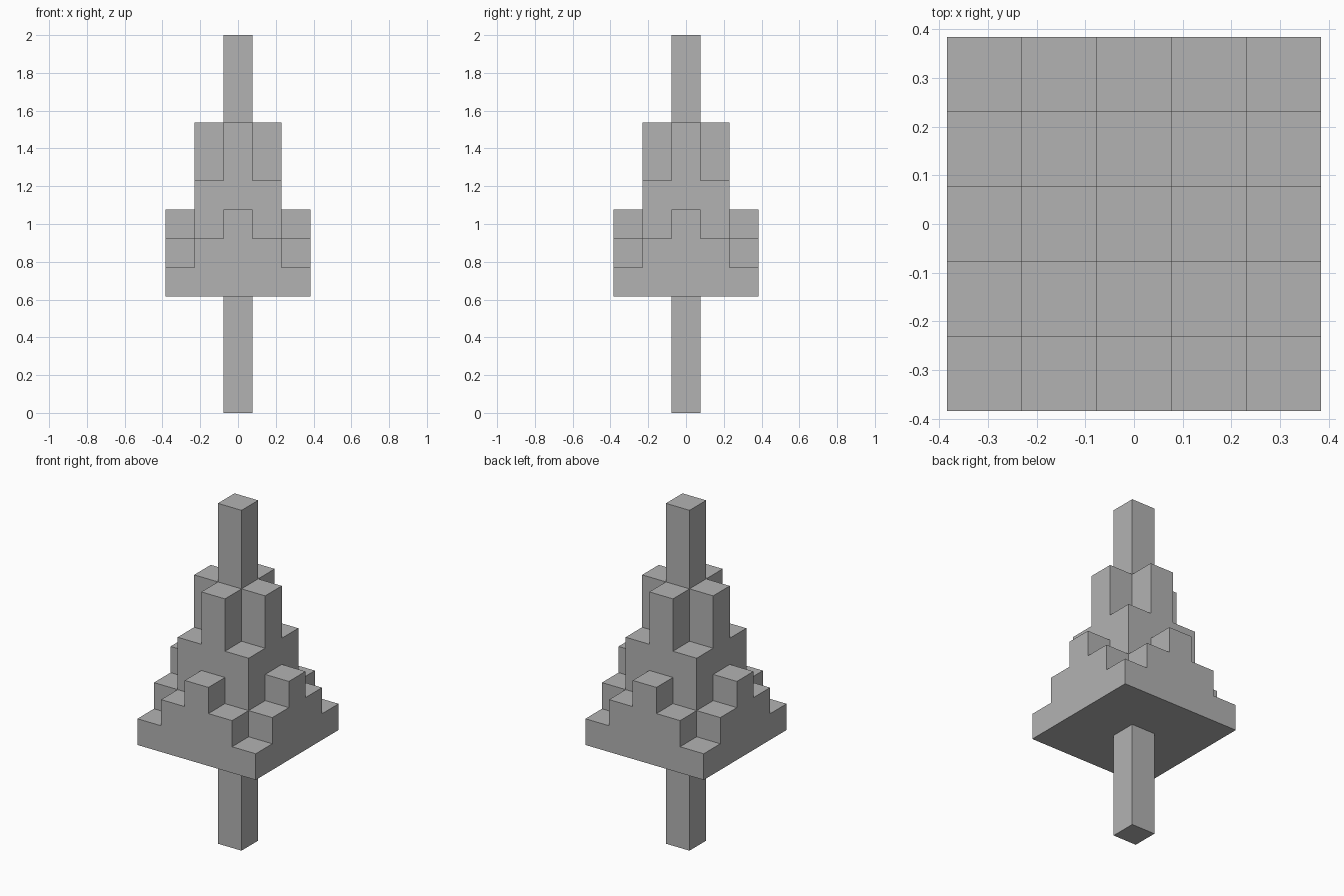
import bpy
import bmesh
from mathutils import Vector

cube = bpy.data.objects.get("Cube")
if cube:
    bpy.data.objects.remove(cube, do_unlink=True)

UNIT = 2 / 13      # edge of one block
BASE = 4           # underside of the crown, in blocks

# Column tops in blocks, by distance from the two centre lines
TOPS = {(0, 0): 13, (0, 1): 10, (1, 1): 8, (0, 2): 7, (1, 2): 6, (2, 2): 5}

grey = bpy.data.materials.new("stone grey")
grey.use_nodes = True
colour = (0.45, 0.45, 0.45, 1)
grey.diffuse_color = colour
grey.node_tree.nodes["Principled BSDF"].inputs["Base Color"].default_value = colour


def column_top(i, j):
    return TOPS.get(tuple(sorted((abs(i), abs(j)))), BASE)


def add_quad(bm, corners):
    bm.faces.new([bm.verts.new(Vector(c) * UNIT) for c in corners])


def flat_quad(bm, x, y, z, half, up=True):
    ring = [(x - half, y - half, z), (x + half, y - half, z),
            (x + half, y + half, z), (x - half, y + half, z)]
    add_quad(bm, ring if up else ring[::-1])


def wall_quad(bm, x, y, dx, dy, low, high):
    cx, cy = x + dx / 2, y + dy / 2
    px, py = -dy / 2, dx / 2
    add_quad(bm, [(cx - px, cy - py, low), (cx + px, cy + py, low),
                  (cx + px, cy + py, high), (cx - px, cy - py, high)])


def finish(bm, name):
    bmesh.ops.remove_doubles(bm, verts=bm.verts[:], dist=1e-5)
    mesh = bpy.data.meshes.new(name)
    bm.to_mesh(mesh)
    bm.free()
    mesh.materials.append(grey)
    bpy.context.collection.objects.link(bpy.data.objects.new(name, mesh))


SIDES = [(1, 0), (0, 1), (-1, 0), (0, -1)]

# Stepped crown with its spire: tops, exposed walls and flat underside
bm = bmesh.new()
for i in range(-2, 3):
    for j in range(-2, 3):
        top = column_top(i, j)
        flat_quad(bm, i, j, top, 0.5)
        for dx, dy in SIDES:
            low = column_top(i + dx, j + dy)
            if low < top:
                wall_quad(bm, i, j, dx, dy, low, top)
flat_quad(bm, 0, 0, BASE, 2.5, up=False)
finish(bm, "stepped_crown")

# Square trunk, open where it meets the crown
bm = bmesh.new()
flat_quad(bm, 0, 0, 0, 0.5, up=False)
for dx, dy in SIDES:
    wall_quad(bm, 0, 0, dx, dy, 0, BASE)
finish(bm, "trunk")
